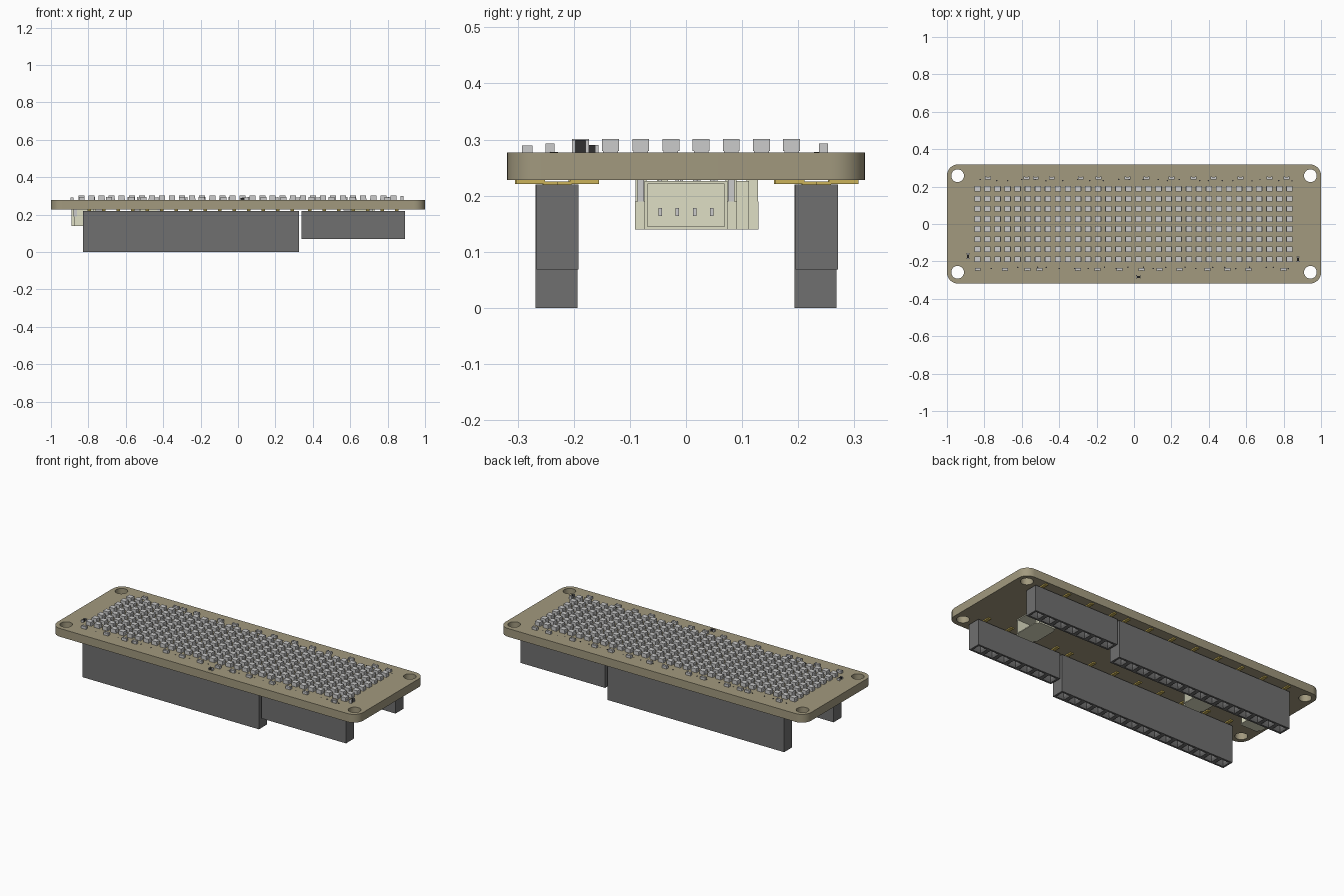
import bpy, bmesh, math, random
from mathutils import Matrix, Vector

if "Cube" in bpy.data.objects:
    bpy.data.objects.remove(bpy.data.objects["Cube"])

random.seed(3)
TOP, BOT = 0.277, 0.228      # board faces
PITCH = 0.0774               # socket pin pitch


def material(name, rgb):
    m = bpy.data.materials.new(name)
    m.diffuse_color = (*rgb, 1)
    m.use_nodes = True
    m.node_tree.nodes["Principled BSDF"].inputs["Base Color"].default_value = m.diffuse_color
    return m


BOARD = material("board_tan", (0.36, 0.32, 0.21))
CREAM = material("cream", (0.74, 0.74, 0.56))
GOLD = material("gold", (0.6, 0.45, 0.1))
DARK = material("dark", (0.03, 0.03, 0.03))
GREY = material("socket_grey", (0.16, 0.16, 0.16))


def box(bm, x0, x1, y0, y1, z0, z1):
    m = Matrix.Translation(((x0 + x1) / 2, (y0 + y1) / 2, (z0 + z1) / 2))
    m = m @ Matrix.Diagonal((x1 - x0, y1 - y0, z1 - z0, 1))
    return bmesh.ops.create_cube(bm, size=1, matrix=m)["verts"]


def cbox(bm, x, y, w, d, z0, z1):
    return box(bm, x - w / 2, x + w / 2, y - d / 2, y + d / 2, z0, z1)


def finish(bm, name, mat=None):
    bmesh.ops.recalc_face_normals(bm, faces=bm.faces)
    me = bpy.data.meshes.new(name)
    bm.to_mesh(me)
    bm.free()
    ob = bpy.data.objects.new(name, me)
    bpy.context.collection.objects.link(ob)
    if mat:
        me.materials.append(mat)
    return ob


# Board: rounded outline with four mounting holes, as a filled curve
def add_spline(cu, pts):
    s = cu.splines.new("POLY")
    s.points.add(len(pts) - 1)
    for p, (x, y) in zip(s.points, pts):
        p.co = (x, y, 0, 1)
    s.use_cyclic_u = True


cu = bpy.data.curves.new("circuit_board", "CURVE")
cu.dimensions = "2D"
cu.fill_mode = "BOTH"
cu.extrude = (TOP - BOT) / 2
R, outline = 0.06, []
for k, (sx, sy) in enumerate(((1, 1), (-1, 1), (-1, -1), (1, -1))):
    for i in range(9):
        a = math.pi / 2 * (k + i / 8)
        outline.append((sx * (1 - R) + R * math.cos(a), sy * (0.319 - R) + R * math.sin(a)))
add_spline(cu, outline)
for sx in (-1, 1):
    for sy in (-1, 1):
        add_spline(cu, [(sx * 0.943 + 0.034 * math.cos(math.tau * i / 32),
                         sy * 0.258 + 0.034 * math.sin(math.tau * i / 32)) for i in range(32)])
board = bpy.data.objects.new("circuit_board", cu)
board.location.z = (TOP + BOT) / 2
bpy.context.collection.objects.link(board)
bpy.context.view_layer.objects.active = board
board.select_set(True)
bpy.ops.object.convert(target="MESH")
board = bpy.context.object
board.data.materials.clear()
board.data.materials.append(BOARD)
bm = bmesh.new()
bm.from_mesh(board.data)
bmesh.ops.remove_doubles(bm, verts=bm.verts, dist=1e-5)
bmesh.ops.recalc_face_normals(bm, faces=bm.faces)
bm.to_mesh(board.data)
bm.free()
bpy.ops.object.shade_smooth_by_angle(angle=math.radians(30))

# LED matrix: 32 x 8, each a base plate under a lens block
base, lens = bmesh.new(), bmesh.new()
for i in range(32):
    for j in range(8):
        x, y = (i - 15.5) * 0.0538 - 0.003, (j - 3.5) * 0.0538
        cbox(base, x, y, 0.034, 0.026, TOP - 0.002, TOP + 0.009)
        cbox(lens, x, y, 0.032, 0.030, TOP + 0.003, TOP + 0.024)
finish(base, "led_bases")
finish(lens, "led_lenses")

# Chip resistors along both long edges: ceramic body and two end caps
chips = bmesh.new()
rows = {0.245: (-0.78, -0.575, -0.525, -0.44, -0.285, -0.19, -0.035, 0.067, 0.2, 0.318, 0.425, 0.57, 0.725, 0.815),
        -0.242: (-0.835, -0.69, -0.57, -0.505, -0.3, -0.195, -0.077, 0.04, 0.136, 0.243, 0.393, 0.5, 0.612, 0.8)}
for y, xs in rows.items():
    for x in xs:
        cbox(chips, x, y, 0.022, 0.015, TOP - 0.002, TOP + 0.014)
        for s in (-1, 1):
            cbox(chips, x + s * 0.012, y, 0.007, 0.016, TOP - 0.002, TOP + 0.016)
finish(chips, "edge_resistors")

# Three indicator parts: grey ends with a dark middle
ends, mids = bmesh.new(), bmesh.new()
for x, y, w, d, h in ((0.023, -0.283, 0.026, 0.018, 0.012), (-0.888, -0.172, 0.016, 0.032, 0.013),
                      (0.877, -0.188, 0.016, 0.03, 0.022)):
    cbox(mids, x, y, w * 0.6, d * 0.6, TOP - 0.002, TOP + h)
    for s in (-1, 1):
        if w > d:
            cbox(ends, x + s * w * 0.4, y, w * 0.2, d, TOP - 0.002, TOP + h)
        else:
            cbox(ends, x, y + s * d * 0.4, w, d * 0.2, TOP - 0.002, TOP + h)
finish(ends, "indicator_ends")
finish(mids, "indicator_bodies", DARK)

# Small via dots scattered along the rows beyond the LEDs
vias = bmesh.new()
for side in (-1, 1):
    for i in range(24):
        m = Matrix.Translation((-0.82 + i * 0.072 + random.uniform(-0.02, 0.02),
                                side * (0.232 + random.choice((0, 0, 0.006))), TOP))
        bmesh.ops.create_cone(vias, cap_ends=True, segments=10, radius1=0.004, radius2=0.004,
                              depth=0.002, matrix=m)
finish(vias, "via_dots", DARK)


# Pin sockets: strip of square cells, each with a tapered mouth and a deep hole
def socket(name, n, x0, x1, y, z0):
    bm = bmesh.new()
    bmesh.ops.create_grid(bm, x_segments=n, y_segments=1, size=0.5)
    bottom = list(bm.faces)
    top = bmesh.ops.extrude_face_region(bm, geom=bottom, use_keep_orig=True)["geom"]
    for v in bm.verts:
        v.co = ((x0 + x1) / 2 + v.co.x * (x1 - x0), y + v.co.y * 0.075, z0)
    bmesh.ops.translate(bm, verts=[v for v in top if isinstance(v, bmesh.types.BMVert)],
                        vec=(0, 0, 0.22 - z0))
    bmesh.ops.recalc_face_normals(bm, faces=bm.faces)
    cells = [f for f in bm.faces if f.normal.z < -0.9]
    for t, d in ((0.016, 0), (0.009, -0.012), (0.0005, -0.06)):
        bmesh.ops.inset_individual(bm, faces=cells, thickness=t, depth=d)
    finish(bm, name, GREY)
    # Gold feet, alternating to either side of the strip
    feet = bmesh.new()
    for i in range(n):
        x, s = (x0 + x1) / 2 + (i - (n - 1) / 2) * PITCH, (-1) ** i
        ys = sorted((y + s * 0.022, y + s * 0.074))
        cbox(feet, x, y + s * 0.012, 0.019, 0.026, 0.21, 0.225)
        box(feet, x - 0.0095, x + 0.0095, *ys, 0.221, 0.2285)
    finish(feet, name + "_feet", GOLD)


for side, word in ((-1, "front"), (1, "back")):
    socket(word + "_long_socket", 15, -0.83, 0.325, side * 0.231, 0)
    socket(word + "_short_socket", 7, 0.34, 0.893, side * 0.231 + 0.002, 0.068)


# Cream cable connectors under the board: hollow shell, side ears, pins and feet
def connector(name, x_face, y, s):
    def span(a, b):
        return sorted((x_face - s * a, x_face - s * b))
    bm = bmesh.new()
    box(bm, *span(0, 0.13), y - 0.074, y + 0.074, 0.14, 0.226)
    bm.normal_update()
    face = [f for f in bm.faces if f.normal.x * s > 0.9]
    bmesh.ops.inset_individual(bm, faces=face, thickness=0.007, depth=0)
    bmesh.ops.inset_individual(bm, faces=face, thickness=0.0005, depth=-0.1)
    for e in (-1, 1):
        box(bm, *span(0.012, 0.12), *sorted((y + e * 0.07, y + e * 0.091)), 0.14, 0.19)
        box(bm, *span(0.03, 0.12), *sorted((y + e * 0.07, y + e * 0.09)), 0.19, 0.228)
    finish(bm, name, CREAM)
    pins = bmesh.new()
    for i in range(4):
        py = y + (i - 1.5) * 0.0307
        box(pins, *span(0.035, 0.11), py - 0.003, py + 0.003, 0.164, 0.178)
        box(pins, *span(0.125, 0.165), py - 0.003, py + 0.003, 0.221, 0.2285)
    for e in (-1, 1):
        box(pins, *span(0.01, 0.06), *sorted((y + e * 0.075, y + e * 0.086)), 0.19, 0.2285)
    finish(pins, name + "_pins")


connector("right_connector", 0.73, 0, 1)
connector("middle_connector", -0.40, 0, 1)
connector("left_connector", -0.89, 0.038, -1)
